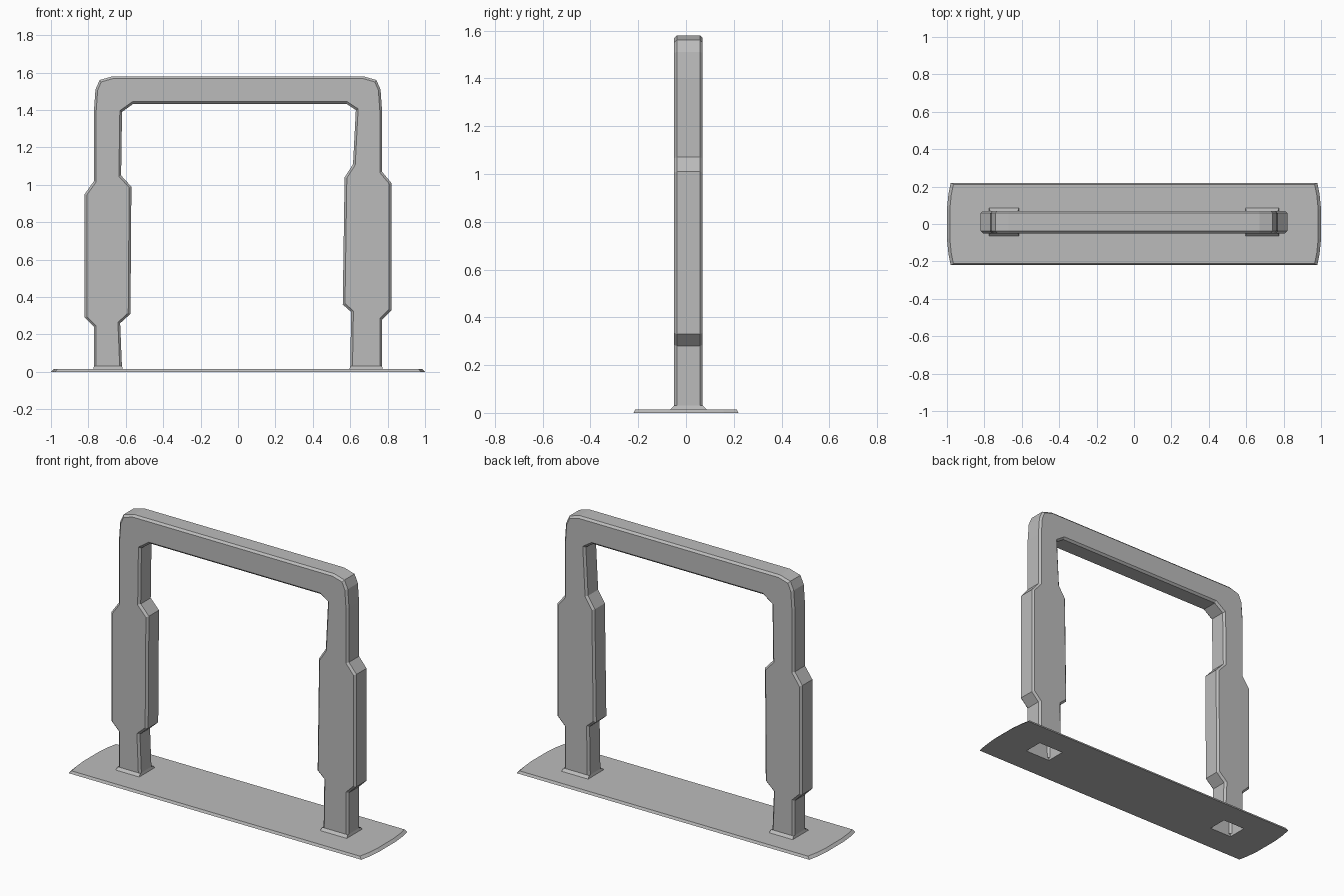
import bpy
import bmesh

cube = bpy.data.objects.get("Cube")
if cube:
    bpy.data.objects.remove(cube, do_unlink=True)

# One plain grey for every part
grey = bpy.data.materials.new("plain_grey")
grey.use_nodes = True
grey.diffuse_color = (0.5, 0.5, 0.5, 1)
grey.node_tree.nodes["Principled BSDF"].inputs["Base Color"].default_value = grey.diffuse_color

PLATE = 0.015                    # base plate thickness
FRONT, BACK = -0.05, 0.07        # depth of the arch
LEGS = {"right": (-0.77, -0.62), "left": (0.60, 0.77)}


def finish(bm, name):
    bmesh.ops.recalc_face_normals(bm, faces=bm.faces)
    mesh = bpy.data.meshes.new(name)
    bm.to_mesh(mesh)
    bm.free()
    mesh.materials.append(grey)
    obj = bpy.data.objects.new(name, mesh)
    bpy.context.collection.objects.link(obj)
    return obj


def ring(bm, points, z):
    verts = [bm.verts.new((x, y, z)) for x, y in points]
    edges = [bm.edges.new((a, b)) for a, b in zip(verts, verts[1:] + verts[:1])]
    return verts, edges


def skirt(bm, low, high):
    for i in range(len(low)):
        j = (i + 1) % len(low)
        bm.faces.new((low[i], low[j], high[j], high[i]))


def rect(x0, x1, y0, y1):
    return [(x0, y0), (x1, y0), (x1, y1), (x0, y1)]


# Base plate: gently bowed ends, bevelled rim, open sockets under the legs
quarter = [(1.0, 0.08), (0.992, 0.16), (0.98, 0.22)]
half = quarter + [(-x, y) for x, y in reversed(quarter)]
outline = half + [(-x, -y) for x, y in half]
bm = bmesh.new()
levels = []
for z, sx, sy in ((0, 1, 1), (PLATE, 0.985, 0.965)):
    loops = [ring(bm, [(x * sx, y * sy) for x, y in outline], z)]
    loops += [ring(bm, rect(x0, x1, FRONT, BACK), z) for x0, x1 in LEGS.values()]
    bmesh.ops.triangle_fill(bm, use_beauty=True, edges=[e for _, es in loops for e in es])
    levels.append(loops)
for low, high in zip(*levels):
    skirt(bm, low[0], high[0])
bmesh.ops.dissolve_limit(bm, angle_limit=0.001, verts=bm.verts, edges=bm.edges)
finish(bm, "base_plate")

# Arch: one outline with thicker grips on both legs
outer = [(-0.77, PLATE), (-0.77, 0.24), (-0.82, 0.29), (-0.82, 0.95), (-0.77, 1.02),
         (-0.77, 1.40), (-0.762, 1.51), (-0.74, 1.56), (-0.67, 1.58),
         (0.67, 1.58), (0.74, 1.56), (0.762, 1.51), (0.77, 1.40),
         (0.77, 1.07), (0.82, 1.01), (0.82, 0.33), (0.77, 0.28), (0.77, PLATE)]
inner = [(0.60, PLATE), (0.605, 0.32), (0.56, 0.36), (0.57, 1.04), (0.615, 1.11),
         (0.63, 1.40), (0.58, 1.433), (-0.56, 1.433), (-0.62, 1.39), (-0.625, 1.05),
         (-0.57, 0.99), (-0.575, 0.31), (-0.63, 0.26), (-0.62, PLATE)]
bm = bmesh.new()
face = bm.faces.new([bm.verts.new((x, FRONT, z)) for x, z in outer + inner])
moved = bmesh.ops.extrude_face_region(bm, geom=[face], use_keep_orig=True)["geom"]
for v in moved:
    if isinstance(v, bmesh.types.BMVert):
        v.co.y = BACK
bmesh.ops.recalc_face_normals(bm, faces=bm.faces)


def at_foot(item):
    return all(v.co.z < PLATE + 0.001 for v in item.verts)


# Chamfer the front and back rims, then open the feet
rims = [e for e in bm.edges
        if abs(e.verts[0].co.y - e.verts[1].co.y) < 0.001 and not at_foot(e)]
bmesh.ops.bevel(bm, geom=rims, offset=0.012, segments=1, affect='EDGES', profile=0.5)
bmesh.ops.delete(bm, geom=[f for f in bm.faces if at_foot(f)], context='FACES')
finish(bm, "arch_frame")

# Small flared collars where the legs meet the plate
for side, (x0, x1) in LEGS.items():
    bm = bmesh.new()
    low, _ = ring(bm, rect(x0 - 0.004, x1 + 0.004, FRONT - 0.015, BACK + 0.015), PLATE)
    high, _ = ring(bm, rect(x0, x1, FRONT, BACK), 0.03)
    skirt(bm, low, high)
    finish(bm, side + "_foot_collar")
